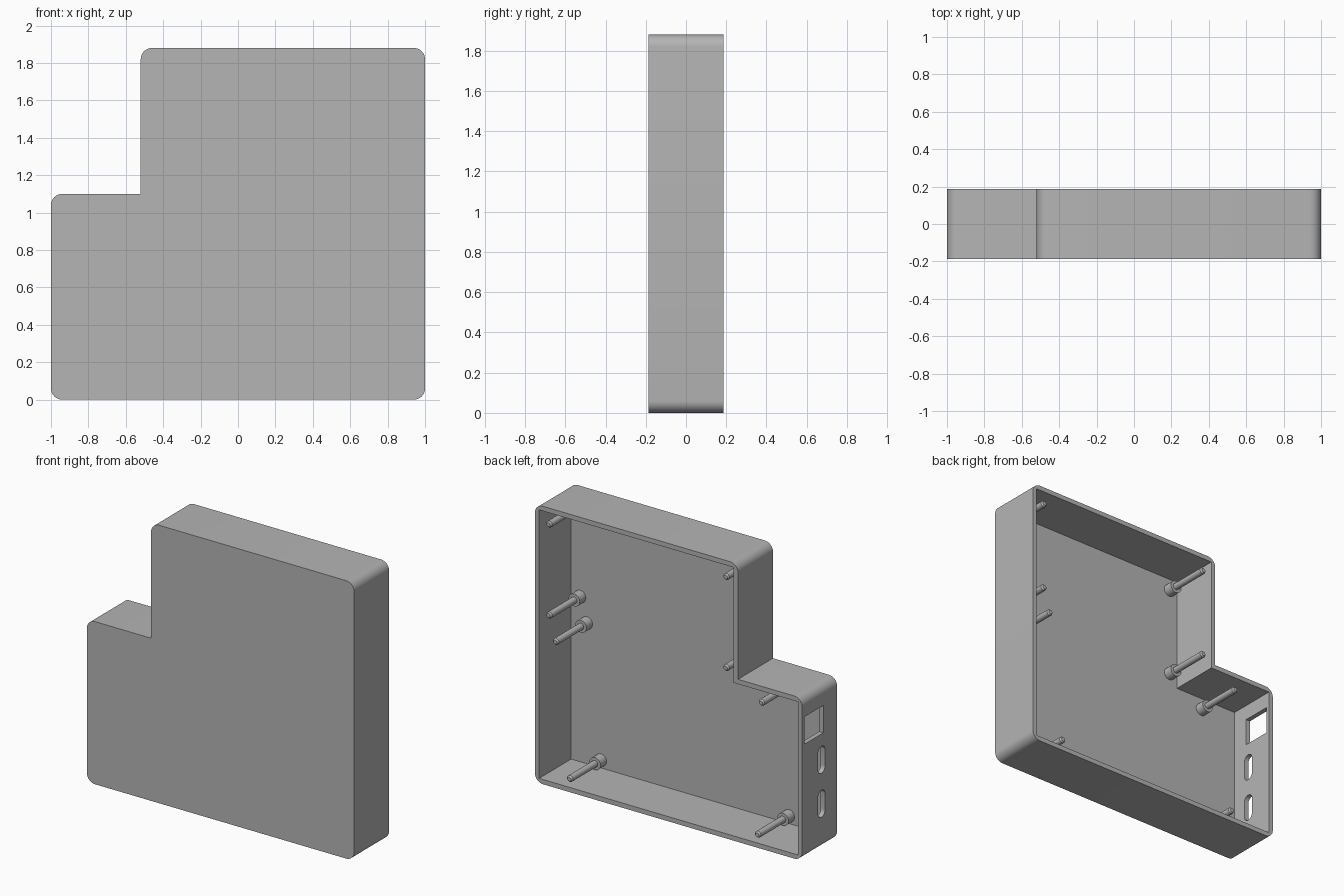
import bpy, bmesh, math
from mathutils import Matrix, Vector

if "Cube" in bpy.data.objects:
    bpy.data.objects.remove(bpy.data.objects["Cube"])

LEFT, RIGHT, STEP_X = -1.0, 1.0, -0.52
TOP, STEP_Z = 1.88, 1.1
DEPTH, WALL, RADIUS = 0.187, 0.032, 0.06

grey = bpy.data.materials.new("plain_grey")
grey.use_nodes = True
COLOUR = (0.46, 0.46, 0.46, 1)
grey.diffuse_color = COLOUR
grey.node_tree.nodes["Principled BSDF"].inputs["Base Color"].default_value = COLOUR


def make_object(name, bm):
    bmesh.ops.recalc_face_normals(bm, faces=bm.faces)
    mesh = bpy.data.meshes.new(name)
    bm.to_mesh(mesh)
    bm.free()
    mesh.materials.append(grey)
    obj = bpy.data.objects.new(name, mesh)
    bpy.context.collection.objects.link(obj)
    return obj


def select_only(obj):
    bpy.ops.object.select_all(action='DESELECT')
    obj.select_set(True)
    bpy.context.view_layer.objects.active = obj


def prism(name, points, start, length):
    """Extrude a closed outline of 3D points along a vector."""
    bm = bmesh.new()
    face = bm.faces.new([bm.verts.new(Vector(p) + Vector(start)) for p in points])
    new = bmesh.ops.extrude_face_region(bm, geom=[face])["geom"]
    bmesh.ops.translate(bm, vec=length, verts=[v for v in new if isinstance(v, bmesh.types.BMVert)])
    return make_object(name, bm)


def cut(target, cutter):
    cutter.hide_render = True
    select_only(target)
    mod = target.modifiers.new("cut", 'BOOLEAN')
    mod.operation, mod.solver, mod.object = 'DIFFERENCE', 'EXACT', cutter
    bpy.ops.object.modifier_apply(modifier=mod.name)
    bpy.data.objects.remove(cutter)


def outline(inset, radius):
    """Stepped outline in the xz plane; outward corners are rounded."""
    x0, x1, xs = LEFT + inset, RIGHT - inset, STEP_X + inset
    z0, z1, zs = inset, TOP - inset, STEP_Z - inset
    # corner position, and start angle of its arc (None for a sharp corner)
    corners = [(x0, z0, 180), (x1, z0, 270), (x1, z1, 0),
               (xs, z1, 90), (xs, zs, None), (x0, zs, 90)]
    points = []
    for x, z, start in corners:
        if start is None or radius == 0:
            points.append((x, 0, z))
            continue
        middle = math.radians(start + 45)
        cx = x - math.copysign(radius, math.cos(middle))
        cz = z - math.copysign(radius, math.sin(middle))
        for i in range(9):
            a = math.radians(start + 90 * i / 8)
            points.append((cx + radius * math.cos(a), 0, cz + radius * math.sin(a)))
    return points


# Open-backed stepped case
case = prism("case", outline(0, RADIUS), (0, -DEPTH, 0), (0, 2 * DEPTH, 0))
cut(case, prism("cavity_cutter", outline(WALL, 0), (0, WALL - DEPTH, 0), (0, 2 * DEPTH, 0)))

# Port openings through the narrow side wall
through = (4 * WALL, 0, 0)
outside = (LEFT - 2 * WALL, 0, 0)
cut(case, prism("square_port_cutter",
                [(0, y, z) for y, z in ((-0.04, 0.78), (0.16, 0.78), (0.16, 0.965), (-0.04, 0.965))],
                outside, through))


def slot(y, z, half_height, radius):
    points = []
    for side in (0, 1):
        for i in range(13):
            a = math.pi * (side + i / 12)
            shift = (half_height - radius) * (1 - 2 * side)
            points.append((0, y + radius * math.cos(a), z + shift + radius * math.sin(a)))
    return points


for z in (0.605, 0.308):
    cut(case, prism("slot_cutter", slot(-0.02, z, 0.092, 0.037), outside, through))

# Collared mounting posts standing on the inside of the front plate
BASE = WALL - DEPTH
POST = [(0, BASE - 0.01), (0.042, BASE - 0.01), (0.042, BASE + 0.065), (0.022, BASE + 0.065),
        (0.022, DEPTH - 0.012), (0.014, DEPTH - 0.002), (0, DEPTH - 0.002)]


def post(name, x, z):
    bm = bmesh.new()
    verts = [bm.verts.new((r, y, 0)) for r, y in POST]
    edges = [bm.edges.new(pair) for pair in zip(verts, verts[1:])]
    bmesh.ops.spin(bm, geom=verts + edges, cent=(0, 0, 0), axis=(0, 1, 0),
                   angle=math.tau, steps=24)
    bmesh.ops.remove_doubles(bm, verts=bm.verts, dist=0.0001)
    bmesh.ops.transform(bm, matrix=Matrix.Translation((x, 0, z)), verts=bm.verts)
    return make_object(name, bm)


posts = {
    "top": (0.9, -0.425, 1.765),
    "upper_middle": (0.9, -0.425, 1.15),
    "lower_middle": (0.85, -0.69, 0.985),
    "bottom": (0.745, -0.662, 0.085),
}
smooth = [case]
for row, (left_x, right_x, z) in posts.items():
    smooth.append(post(row + "_post_left", left_x, z))
    smooth.append(post(row + "_post_right", right_x, z))

for obj in smooth:
    select_only(obj)
    bpy.ops.object.shade_smooth_by_angle(angle=math.radians(30))
